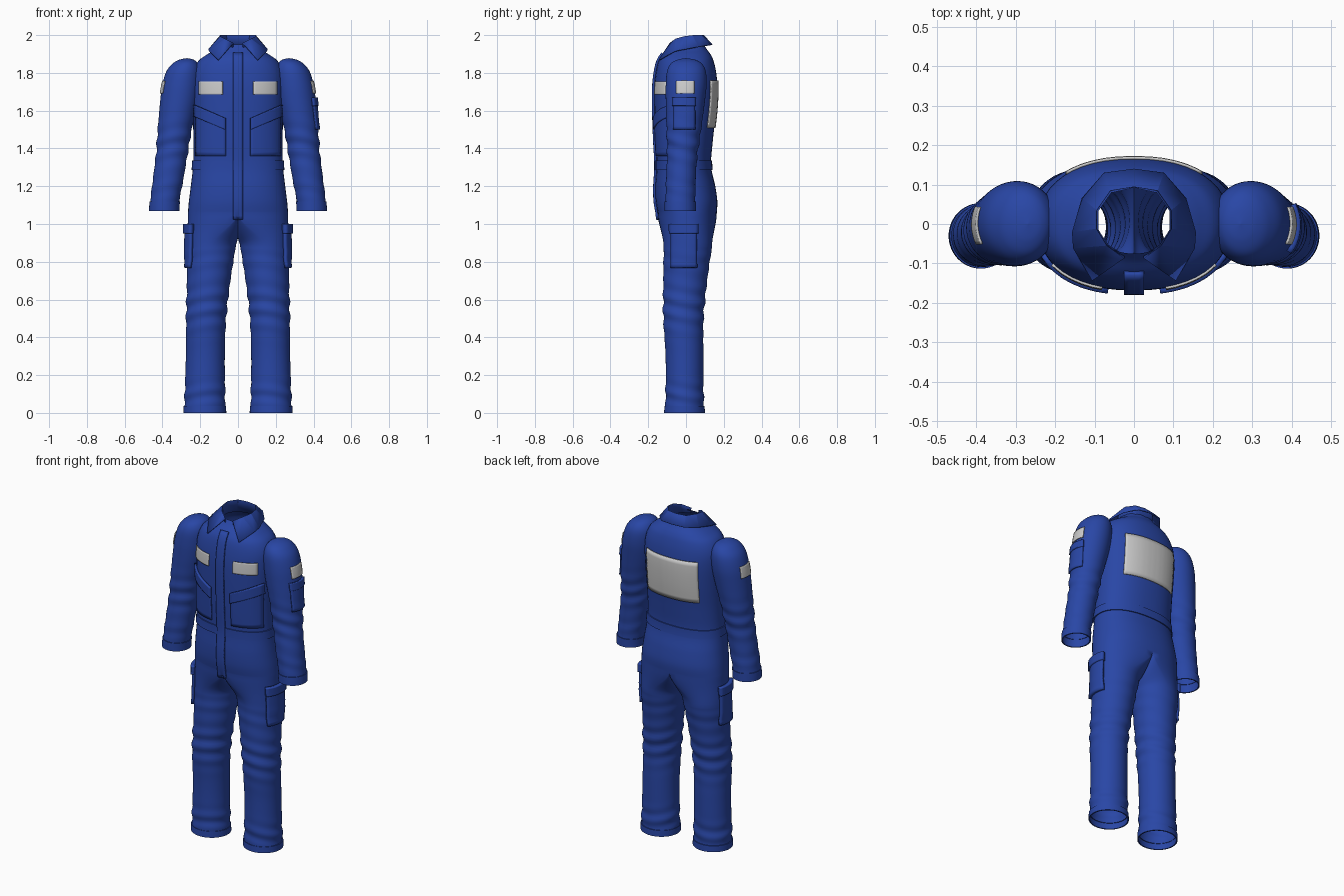
import bpy, bmesh, math
from mathutils import Vector
from mathutils.bvhtree import BVHTree

if "Cube" in bpy.data.objects:
    bpy.data.objects.remove(bpy.data.objects["Cube"])

blue = bpy.data.materials.new("blue_cloth")
blue.diffuse_color = (0.022, 0.062, 0.38, 1)
blue.use_nodes = True
blue.node_tree.nodes["Principled BSDF"].inputs["Base Color"].default_value = blue.diffuse_color
silver = bpy.data.materials.new("reflective_silver")
silver.diffuse_color = (0.6, 0.6, 0.58, 1)
silver.use_nodes = True
silver.node_tree.nodes["Principled BSDF"].inputs["Base Color"].default_value = silver.diffuse_color


def make(name, verts, faces, mat=blue, mirror=True, thick=0.0, angle=40):
    me = bpy.data.meshes.new(name)
    me.from_pydata([tuple(v) for v in verts], [], faces)
    bm = bmesh.new()
    bm.from_mesh(me)
    bmesh.ops.recalc_face_normals(bm, faces=bm.faces)
    bm.to_mesh(me)
    bm.free()
    me.materials.append(mat)
    ob = bpy.data.objects.new(name, me)
    bpy.context.collection.objects.link(ob)
    bpy.ops.object.select_all(action='DESELECT')
    bpy.context.view_layer.objects.active = ob
    ob.select_set(True)
    bpy.ops.object.shade_smooth_by_angle(angle=math.radians(angle))
    if mirror:
        m = ob.modifiers.new("mirror", 'MIRROR')
        m.merge_threshold = 0.0005
    if thick:
        s = ob.modifiers.new("thickness", 'SOLIDIFY')
        s.thickness, s.offset = thick, 0
    return ob


def spline(table, k):
    """Catmull-Rom resampling of section rows."""
    out, n = [], len(table)
    for i in range(n - 1):
        p = [table[max(0, min(n - 1, i + d))] for d in (-1, 0, 1, 2)]
        for j in range(k):
            t = j / k
            out.append([0.5 * (2 * b + (c - a) * t + (2 * a - 5 * b + 4 * c - d) * t * t
                               + (3 * b - a - 3 * c + d) * t ** 3) for a, b, c, d in zip(*p)])
    return out + [list(table[-1])]


def row_at(rows, z):
    for a, b in zip(rows, rows[1:]):
        if min(a[0], b[0]) <= z <= max(a[0], b[0]):
            t = (z - a[0]) / (b[0] - a[0])
            return [p + (q - p) * t for p, q in zip(a, b)]
    return min((rows[0], rows[-1]), key=lambda r: abs(r[0] - z))


def ring(row, angs, e=1.0, grow=0.0, folds=()):
    z, x0, x1, y0, y1 = row
    pts = []
    for a in angs:
        w = sum(amp * math.exp(-((z - zc) / s) ** 2) * math.sin(z * 75 + 1.6 * math.sin(a) + 1.2 * math.cos(a))
                for zc, s, amp in folds)
        c, s = math.cos(a), math.sin(a)
        c = math.copysign(abs(c) ** e, c) if abs(c) > 1e-6 else 0
        s = math.copysign(abs(s) ** e, s)
        pts.append(Vector(((x0 + x1) / 2 + ((x1 - x0) / 2 + grow + w) * c,
                           (y0 + y1) / 2 + ((y1 - y0) / 2 + grow + w) * s, z)))
    return pts


def strips(nrows, n, closed, base=0):
    return [(base + r * n + i, base + r * n + (i + 1) % n, base + (r + 1) * n + (i + 1) % n, base + (r + 1) * n + i)
            for r in range(nrows - 1) for i in range(n if closed else n - 1)]


H = 24
half = [-math.pi / 2 + math.pi * i / H for i in range(H + 1)]
full = [-math.pi / 2 + math.pi * i / H for i in range(2 * H)]

# Section rows: z, x min, x max, y front, y back
torso = spline([(z, -x, x, f, b) for z, x, f, b in [
    (1.06, .265, -.15, .163), (1.12, .26, -.16, .166), (1.2, .25, -.162, .155), (1.31, .238, -.156, .133),
    (1.45, .236, -.163, .143), (1.6, .24, -.168, .16), (1.72, .244, -.168, .166), (1.8, .238, -.16, .16),
    (1.86, .212, -.146, .147), (1.895, .168, -.125, .132), (1.925, .118, -.095, .11), (1.95, .095, -.075, .094)]], 6)
leg = spline([(.88, .012, .27, -.118, .138), (.7, .04, .27, -.12, .112), (.5, .063, .275, -.12, .093),
              (.3, .07, .276, -.108, .092), (.1, .068, .282, -.108, .093), (0, .066, .284, -.112, .096)], 14)
sleeve = spline([(1.878, .269, .271, -.001, .001), (1.87, .235, .31, -.045, .048), (1.85, .212, .345, -.08, .083),
                 (1.81, .197, .378, -.1, .104), (1.74, .197, .4, -.107, .109), (1.65, .21, .412, -.107, .1),
                 (1.5, .245, .425, -.103, .08), (1.38, .265, .433, -.1, .062), (1.25, .287, .449, -.105, .052),
                 (1.12, .311, .464, -.109, .049), (1.07, .314, .467, -.109, .049)], 9)
leg_folds = [(.56, .11, .005), (.1, .06, .004), (.8, .06, .002)]
arm_folds = [(1.42, .1, .004), (1.19, .05, .002)]

# Torso and trousers as one open skin (half, mirrored)
verts = [p for r in reversed(torso) for p in ring(r, half, .88)]
faces = strips(len(torso), H + 1, False)
base = len(verts) - (H + 1)
rim = verts[base:]
yc, ry = (rim[0].y + rim[-1].y) / 2, (rim[-1].y - rim[0].y) / 2
top = list(rim) + [Vector((0, yc + ry * math.sin(a), .93 + .13 * math.sin(a) ** 2)) for a in full[H + 1:]]
low = ring(leg[0], full, 1, 0, leg_folds)
legrows = []
for j in range(8):
    t = j / 8
    s = t * t * (3 - 2 * t)
    legrows.append([Vector((a.x + (b.x - a.x) * s, a.y + (b.y - a.y) * s, a.z + (b.z - a.z) * t))
                    for a, b in zip(top, low)])
legrows += [ring(r, full, 1, 0, leg_folds) for r in leg]
verts += legrows[0][H + 1:]
N = 2 * H
ids = [list(range(base, base + H + 1)) + list(range(base + H + 1, base + N))]
for r in legrows[1:]:
    ids.append(list(range(len(verts), len(verts) + N)))
    verts += r
for a, b in zip(ids, ids[1:]):
    faces += [(a[i], a[(i + 1) % N], b[(i + 1) % N], b[i]) for i in range(N)]
make("coverall_body", verts, faces, angle=60)
body_tree = BVHTree.FromPolygons(verts, faces)

# Sleeves
verts = [p for r in sleeve for p in ring(r, full, 1, 0, arm_folds)]
faces = strips(len(sleeve), N, True) + [tuple(range(N))]
make("sleeve", verts, faces, angle=60)
arm_tree = BVHTree.FromPolygons(verts, faces)


# Raised bands: waistband, hems and cuffs
def band(name, rows, z0, z1, angs, e=1.0, g=.006):
    prof = [(z0, -.003), (z0, g), ((z0 + z1) / 2, g), (z1, g), (z1, -.003)]
    v = [p for z, grow in prof for p in ring([z] + row_at(rows, z)[1:], angs, e, grow)]
    make(name, v, strips(len(prof), len(angs), angs is full))


band("waistband", torso, 1.285, 1.335, half, .88)
band("trouser_hem", leg, 0, .037, full, 1, .004)
band("sleeve_cuff", sleeve, 1.07, 1.12, full, 1, .004)


# Patches projected onto the cloth; corners run round the quad in (x or y, z)
def patch(name, tree, side, quad, off=.006, mat=blue, mirror=True, n=10, m=10):
    d = {'front': Vector((0, 1, 0)), 'back': Vector((0, -1, 0)), 'outer': Vector((-1, 0, 0))}[side]
    q = [Vector(c) for c in quad]
    v = []
    for j in range(m + 1):
        for i in range(n + 1):
            s, t = i / n, j / m
            p = q[0].lerp(q[1], s).lerp(q[3].lerp(q[2], s), t)
            o = Vector((0, p.x, p.y)) if side == 'outer' else Vector((max(p.x, .0008), 0, p.y))
            hit, nor, _, _ = tree.ray_cast(o - d, d)
            if hit is None:
                hit, nor = o - d * .1, -d
            if nor.dot(d) > 0:
                nor = -nor
            w = hit + nor * off / 2
            if side != 'outer' and p.x == 0:
                w.x = 0
            v.append(w)
    make(name, v, strips(m + 1, n + 1, False), mat, mirror, off)


def box(a, b, c, d):
    return [(a, c), (b, c), (b, d), (a, d)]


patch("front_placket", body_tree, 'front', box(0, .025, 1.025, 1.9), .012, n=2, m=44)
patch("chest_pocket", body_tree, 'front', [(.065, 1.36), (.222, 1.36), (.222, 1.61), (.065, 1.54)], .007)
patch("chest_pocket_flap", body_tree, 'front', [(.065, 1.5), (.225, 1.57), (.225, 1.63), (.065, 1.56)], .014)
patch("chest_reflector", body_tree, 'front', box(.08, .205, 1.685, 1.755), .006, silver)
patch("back_reflector", body_tree, 'back', box(0, .17, 1.51, 1.76), .007, silver, n=14)
patch("sleeve_reflector", arm_tree, 'outer', box(-.05, .042, 1.69, 1.757), .006, silver)
patch("sleeve_pocket", arm_tree, 'outer', box(-.065, .045, 1.5, 1.665), .008, mirror=False)
patch("sleeve_pocket_flap", arm_tree, 'outer', box(-.067, .047, 1.625, 1.668), .013, mirror=False)
patch("thigh_pocket", body_tree, 'outer', box(-.073, .053, .768, .96), .016)
patch("thigh_pocket_flap", body_tree, 'outer', box(-.076, .057, .95, 1.0), .024)

# Folded collar: stand base, fold line, outer edge (back centre to front point)
stand = [(0, .096, 1.93), (.06, .082, 1.93), (.093, .035, 1.93), (.094, -.015, 1.93), (.068, -.055, 1.93), (.025, -.082, 1.93)]
fold = [(0, .095, 1.996), (.06, .085, 1.996), (.095, .035, 1.996), (.096, -.012, 1.99), (.07, -.055, 1.978), (.026, -.088, 1.955)]
edge = [(0, .138, 1.95), (.075, .128, 1.948), (.13, .065, 1.938), (.155, -.02, 1.923), (.153, -.06, 1.915), (.105, -.142, 1.868)]
make("collar", stand + fold + edge, strips(3, 6, False), thick=.007, angle=20)
